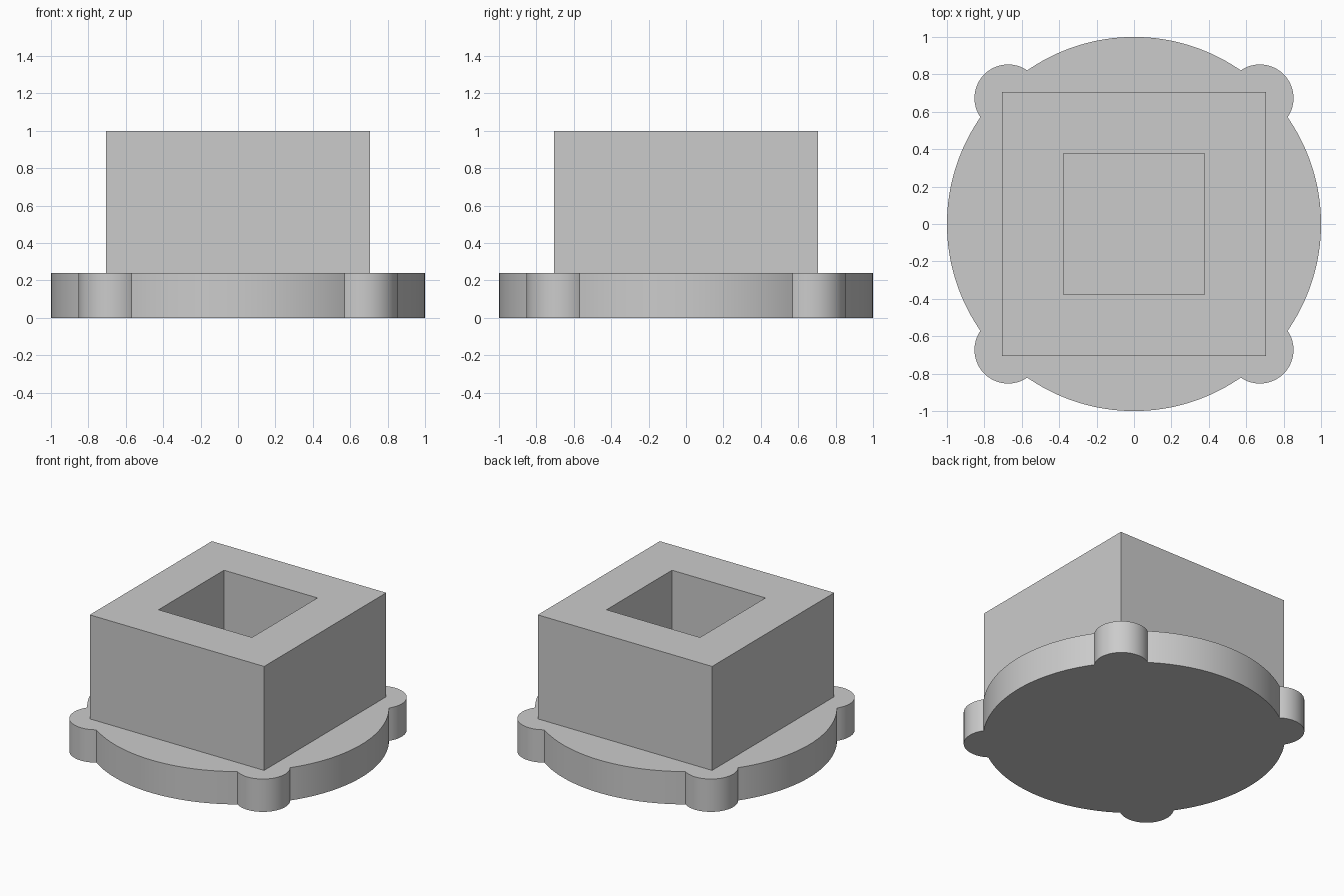
import bpy, bmesh
from math import acos, atan2, cos, sin, pi, radians, sqrt

old = bpy.data.objects.get("Cube")
if old:
    bpy.data.objects.remove(old, do_unlink=True)

PLATE_TOP, BOX_TOP = 0.24, 1.0
DISC_R, LOBE_R, LOBE_C = 1.0, 0.18, 0.673
BOX_HALF, HOLE_HALF = 0.705, 0.378

grey = bpy.data.materials.new("plain grey")
grey.use_nodes = True
colour = (0.6, 0.6, 0.6, 1)
grey.diffuse_color = colour
grey.node_tree.nodes["Principled BSDF"].inputs["Base Color"].default_value = colour


def finish(bm, name):
    bmesh.ops.recalc_face_normals(bm, faces=bm.faces)
    mesh = bpy.data.meshes.new(name)
    bm.to_mesh(mesh)
    bm.free()
    mesh.materials.append(grey)
    obj = bpy.data.objects.new(name, mesh)
    bpy.context.collection.objects.link(obj)
    return obj


def arc(cx, cy, r, start, end, steps):
    """Points along an arc, leaving out the last one."""
    angles = [start + (end - start) * i / steps for i in range(steps)]
    return [(cx + r * cos(a), cy + r * sin(a)) for a in angles]


# Base plate: disc outline interrupted by four round corner lobes
dist = LOBE_C * sqrt(2)
half = acos((DISC_R**2 + dist**2 - LOBE_R**2) / (2 * DISC_R * dist))
sweep = atan2(DISC_R * sin(half), DISC_R * cos(half) - dist)
outline = []
for k in range(4):
    mid = pi / 4 + k * pi / 2
    outline += arc(dist * cos(mid), dist * sin(mid), LOBE_R, mid - sweep, mid + sweep, 32)
    outline += arc(0, 0, DISC_R, mid + half, mid + pi / 2 - half, 40)

bm = bmesh.new()
bottom = bm.faces.new([bm.verts.new((x, y, 0)) for x, y in outline])
top = bmesh.ops.extrude_face_region(bm, geom=[bottom], use_keep_orig=True)["geom"]
bmesh.ops.translate(bm, vec=(0, 0, PLATE_TOP),
                    verts=[v for v in top if isinstance(v, bmesh.types.BMVert)])
plate = finish(bm, "base_plate")
bpy.ops.object.select_all(action="DESELECT")
plate.select_set(True)
bpy.context.view_layer.objects.active = plate
bpy.ops.object.shade_smooth_by_angle(angle=radians(30))

# Square socket: thick walls around a square well, floored by the plate
bm = bmesh.new()
rings = []
for h, z in ((BOX_HALF, PLATE_TOP), (BOX_HALF, BOX_TOP),
             (HOLE_HALF, BOX_TOP), (HOLE_HALF, PLATE_TOP)):
    rings.append([bm.verts.new((sx * h, sy * h, z))
                  for sx, sy in ((1, 1), (-1, 1), (-1, -1), (1, -1))])
for a, b in zip(rings, rings[1:] + rings[:1]):
    for i in range(4):
        j = (i + 1) % 4
        bm.faces.new((a[i], a[j], b[j], b[i]))
finish(bm, "square_socket")
